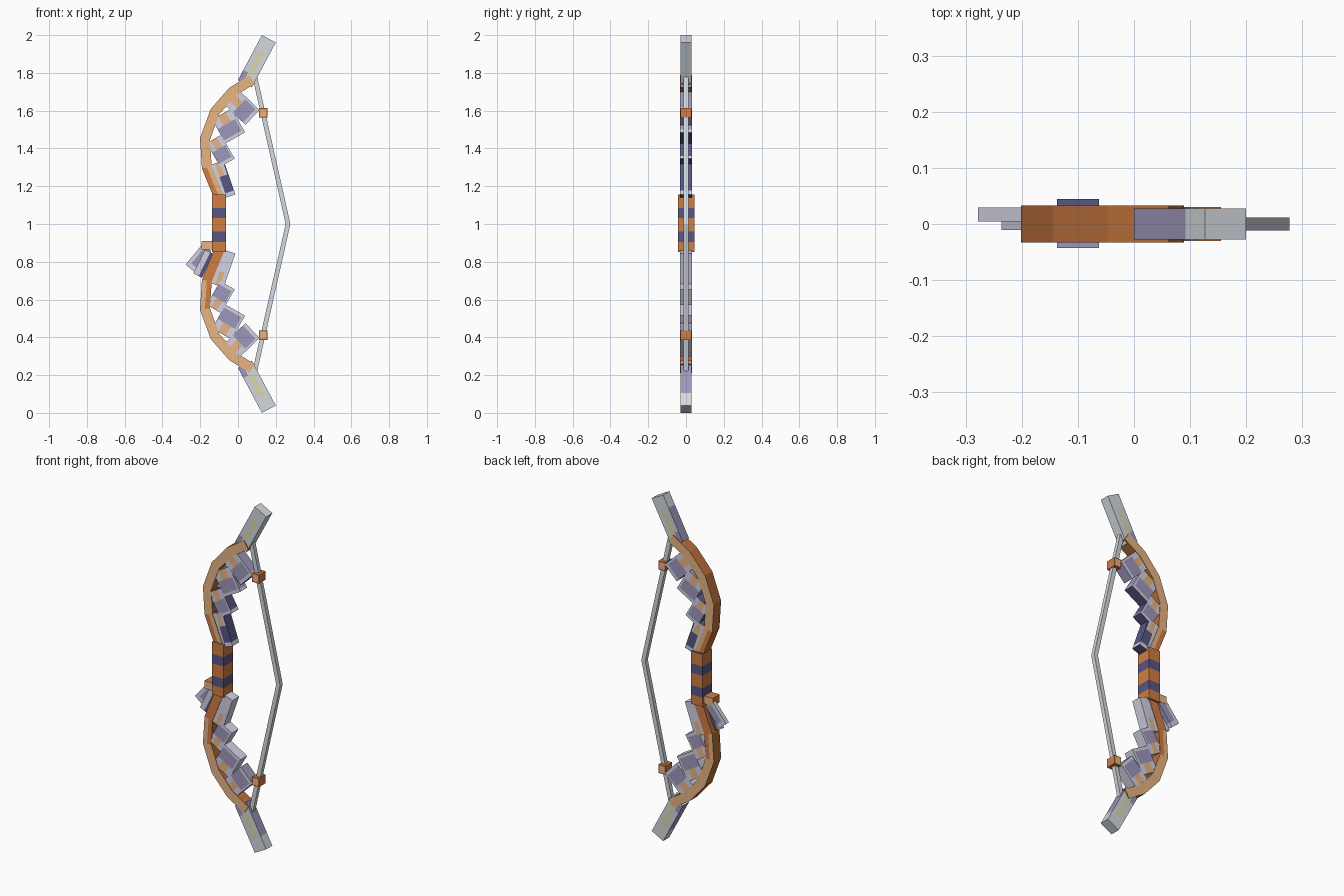
import bpy, bmesh, math
from mathutils import Matrix, Vector

cube = bpy.data.objects.get("Cube")
if cube:
    bpy.data.objects.remove(cube, do_unlink=True)


def linear(c):
    c /= 255
    return c / 12.92 if c < 0.04 else ((c + 0.055) / 1.055) ** 2.4


def make_material(name, *rgb):
    m = bpy.data.materials.new(name)
    col = [linear(c) for c in rgb] + [1]
    m.diffuse_color = col
    m.use_nodes = True
    m.node_tree.nodes["Principled BSDF"].inputs["Base Color"].default_value = col
    return m


PALETTE = [make_material("orange wood", 208, 125, 68), make_material("brown wood", 186, 110, 57),
           make_material("tan wood", 232, 182, 132), make_material("dark purple", 88, 86, 132),
           make_material("lavender", 157, 151, 188), make_material("pale lavender", 210, 210, 228),
           make_material("steel grey", 212, 218, 223), make_material("pale yellow", 220, 216, 164)]
ORANGE, BROWN, TAN, PURPLE, LAVENDER, PALE, STEEL, YELLOW = range(len(PALETTE))


def finish(bm, name, rule):
    """Colour the faces by a rule on centre and normal, then make the object."""
    bmesh.ops.recalc_face_normals(bm, faces=bm.faces)
    bm.normal_update()
    for f in bm.faces:
        f.material_index = rule(f.calc_center_median(), f.normal)
    mesh = bpy.data.meshes.new(name)
    bm.to_mesh(mesh)
    bm.free()
    for m in PALETTE:
        mesh.materials.append(m)
    obj = bpy.data.objects.new(name, mesh)
    bpy.context.collection.objects.link(obj)
    return obj


def block(name, x, z, size, rule, angle=0, y=0, cuts_x=(), cuts_y=(), cuts_z=()):
    """Box turned about y, cut along its own axes so a rule can paint it."""
    bm = bmesh.new()
    bmesh.ops.create_cube(bm, size=1, matrix=Matrix.Diagonal((*size, 1)))
    for axis, cuts in zip(Matrix.Identity(3), (cuts_x, cuts_y, cuts_z)):
        for c in cuts:
            bmesh.ops.bisect_plane(bm, geom=bm.verts[:] + bm.edges[:] + bm.faces[:],
                                   plane_co=axis * c, plane_no=axis)
    obj = finish(bm, name, rule)
    obj.location = (x, y, z)
    obj.rotation_euler.y = -math.radians(angle)


def strip(name, path, width, depth, rule):
    """Mitred flat bar along a path in the xz plane, split down its middle."""
    bm = bmesh.new()
    pts = [Vector((x, 0, z)) for x, z in path]
    rows = []
    for i, p in enumerate(pts):
        a = (p - pts[max(i - 1, 0)]).normalized()
        b = (pts[min(i + 1, len(pts) - 1)] - p).normalized()
        t = (a + b).normalized()
        side = Vector((-t.z, 0, t.x)) * width / 2
        ring = [(-1, -1), (0, -1), (1, -1), (1, 1), (0, 1), (-1, 1)]
        rows.append([bm.verts.new(p + side * s + Vector((0, d * depth / 2, 0))) for s, d in ring])
    for r, q in zip(rows, rows[1:]):
        for k in range(6):
            n = (k + 1) % 6
            bm.faces.new((r[k], r[n], q[n], q[k]))
    bm.faces.new(rows[0])
    bm.faces.new(rows[-1])
    finish(bm, name, rule)


# Striped grip with a two-tone top
def grip_rule(c, n):
    if n.z > 0.9:
        return PURPLE if c.y > 0 else LAVENDER
    return PURPLE if 0.036 < abs(c.z + 0.008) < 0.09 else ORANGE


block("grip", -0.1, 1.003, (0.075, 0.087, 0.304), grip_rule, y=0.001, cuts_y=(0,),
      cuts_z=(-0.098, -0.044, 0.028, 0.082))

# Curved limbs: tan sides, brown edges, orange near the grip
LIMB = [(-0.1, 0.14), (-0.165, 0.3), (-0.175, 0.45), (-0.122, 0.595), (-0.03, 0.7), (0.075, 0.765)]


def limb_rule(c, n):
    if abs(n.y) < 0.5:
        return BROWN
    h = abs(c.z - 1)
    outer = c.x < -0.1 - (h - 0.14) * 0.4
    if c.z > 1:
        return ORANGE if h < 0.3 and outer else TAN
    return ORANGE if h < 0.3 or (h < 0.45 and c.x > -0.17) else TAN


# Feathers: tan root patch, body, pale end band and pale edge
def feather(name, x, z, length, width, angle, s, body, side, end):
    def rule(c, n):
        if abs(n.y) < 0.5:
            if n.x > 0.5:
                return end
            return PALE if c.x > length * 0.38 else side
        if c.x > length * 0.38:
            return PALE
        if c.z * s > width * 0.4:
            return body if body == PURPLE else PALE
        if c.x < -length * 0.1:
            return TAN if abs(c.z) < width * 0.2 else PALE
        return PALE if body == PURPLE and c.z < -width * 0.2 else body
    block(name, x, z, (length, 0.061, width), rule, angle * s,
          cuts_x=(-length * 0.1, length * 0.38), cuts_z=(-width * 0.2, width * 0.2, s * width * 0.4))


# x, height from the middle, length, width, angle, then (body, side, end) above and below
FEATHERS = [(0.021, 0.618, 0.155, 0.108, -44, (LAVENDER, LAVENDER, LAVENDER), (LAVENDER, PALE, LAVENDER)),
            (-0.05, 0.519, 0.145, 0.118, -60, (LAVENDER, LAVENDER, PURPLE), (LAVENDER, PALE, PALE)),
            (-0.092, 0.387, 0.145, 0.088, -60, (LAVENDER, PURPLE, PURPLE), (LAVENDER, PALE, PALE)),
            (-0.078, 0.235, 0.19, 0.07, -71, (PURPLE, PURPLE, PURPLE), (PALE, PALE, PALE))]


# Limb tips with a lavender root and a yellow centre streak
def tip_rule(c, n):
    if abs(n.y) > 0.5:
        if -0.075 < c.x < 0.06 and abs(c.z) < 0.013:
            return YELLOW
        if c.z * tip_side > 0.013 and c.x < 0.06:
            return LAVENDER if c.x < -0.075 else PALE
        return STEEL
    if abs(n.z) > 0.5 and c.x < 0.06 and (n.z > 0 or n.z * tip_side > 0):
        return LAVENDER
    return STEEL


for s, label in ((1, "upper"), (-1, "lower")):
    strip(label + "_limb", [(x, 1 + s * h) for x, h in LIMB], 0.053, 0.066, limb_rule)
    for i, (x, h, l, w, a, above, below) in enumerate(FEATHERS):
        feather(f"{label}_feather_{i + 1}", x, 1 + s * h, l, w, a, s, *(above if s > 0 else below))
    tip_side = s
    block(label + "_tip", 0.1, 1 + s * 0.8615, (0.27, 0.056, 0.083), tip_rule, 62 * s,
          cuts_x=(-0.075, 0.06), cuts_z=(-0.013, 0.013))
    # Bead on the string
    block(label + "_bead", 0.133, 1 + s * 0.588, (0.044, 0.06, 0.05),
          lambda c, n: TAN if abs(n.y) > 0.5 and abs(c.x) < 0.016 and abs(c.z) < 0.019 else ORANGE,
          cuts_x=(-0.016, 0.016), cuts_z=(-0.019, 0.019))

# Bowstring
strip("bowstring", [(0.09, 1.775), (0.265, 1), (0.09, 0.225)], 0.025, 0.024, lambda c, n: STEEL)

# Hanging charm: knot and two feathers
block("charm_knot", -0.165, 0.888, (0.056, 0.062, 0.045), lambda c, n: TAN if abs(n.y) > 0.5 else ORANGE)


def charm_rule(c, n):
    return PALE if c.z < -0.01 or (c.x > 0.045 and n.x < 0.5) else LAVENDER


block("charm_feather_back", -0.21, 0.82, (0.14, 0.025, 0.06), charm_rule, 230, y=0.017,
      cuts_x=(0.045,), cuts_z=(-0.01,))
block("charm_feather_front", -0.183, 0.79, (0.14, 0.016, 0.05),
      lambda c, n: PALE if c.z < 0.006 else PURPLE, 244, y=-0.003, cuts_z=(0.006,))
